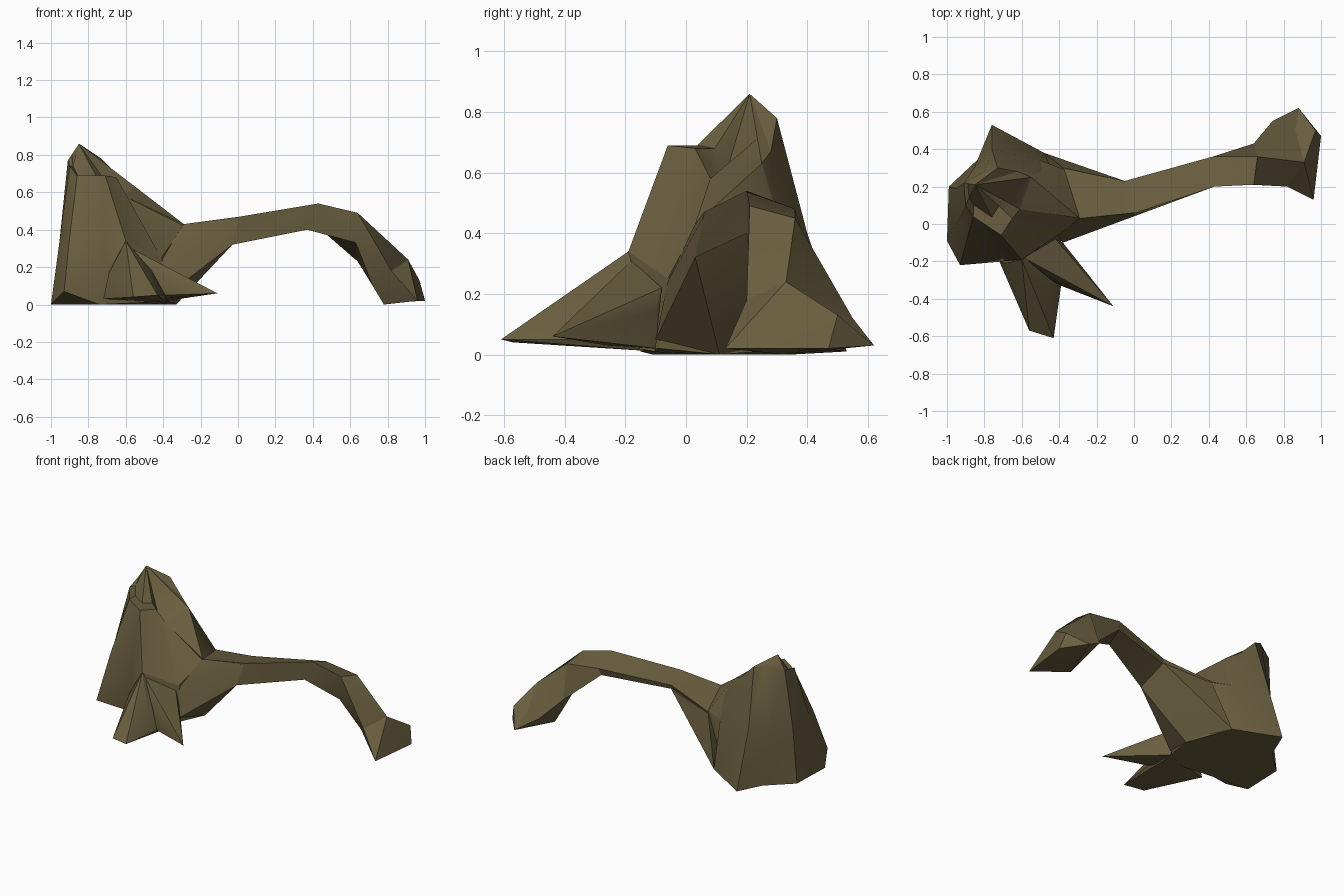
import bpy
import bmesh
from mathutils import Vector

default_cube = bpy.data.objects.get("Cube")
if default_cube:
    bpy.data.objects.remove(default_cube, do_unlink=True)

# One earthy colour for the whole formation
earth_colour = (0.142, 0.112, 0.050, 1.0)
earth = bpy.data.materials.new("olive_brown_earth")
earth.use_nodes = True
earth.diffuse_color = earth_colour
shader = earth.node_tree.nodes["Principled BSDF"]
shader.inputs["Base Color"].default_value = earth_colour
shader.inputs["Roughness"].default_value = 0.9


def finish_part(name, mesh_builder):
    """Turn a bmesh into a named, coloured, faceted object."""
    bmesh.ops.recalc_face_normals(mesh_builder, faces=mesh_builder.faces[:])
    mesh = bpy.data.meshes.new(name)
    mesh_builder.to_mesh(mesh)
    mesh_builder.free()
    mesh.materials.append(earth)
    part = bpy.data.objects.new(name, mesh)
    bpy.context.collection.objects.link(part)
    bpy.ops.object.select_all(action="DESELECT")
    part.select_set(True)
    bpy.context.view_layer.objects.active = part
    bpy.ops.object.shade_smooth_by_angle(angle=0.5)
    return part


def loft_part(name, sections, peak=None):
    """Skin a series of equal sections, closed by a cap or a pointed peak."""
    builder = bmesh.new()
    loops = [[builder.verts.new(point) for point in section] for section in sections]
    for lower, upper in zip(loops, loops[1:]):
        count = len(lower)
        for index in range(count):
            following = (index + 1) % count
            builder.faces.new((lower[index], lower[following],
                               upper[following], upper[index]))
    builder.faces.new(loops[0])
    if peak is None:
        builder.faces.new(loops[-1])
    else:
        tip = builder.verts.new(peak)
        last = loops[-1]
        for index, vertex in enumerate(last):
            builder.faces.new((vertex, last[(index + 1) % len(last)], tip))
    return finish_part(name, builder)


def hull_part(name, points):
    """Wrap a few corner points in a convex faceted skin."""
    builder = bmesh.new()
    for point in points:
        builder.verts.new(point)
    result = bmesh.ops.convex_hull(builder, input=builder.verts[:])
    unused = [item for item in result["geom_interior"]
              if isinstance(item, bmesh.types.BMVert)]
    bmesh.ops.delete(builder, geom=unused, context="VERTS")
    return finish_part(name, builder)


# Craggy trunk: foot, waist and rim outlines, counter-clockwise from the front
trunk_foot = [
    (-.93, -.22, .07), (-.74, -.11, 0), (-.52, -.15, .01), (-.38, -.09, .02),
    (-.33, .11, 0), (-.4, .25, .01), (-.48, .38, .03), (-.76, .53, .01),
    (-.83, .35, 0), (-.99, .2, 0), (-1, -.09, 0),
]
trunk_waist = [
    (-.9, -.11, .36), (-.7, -.2, .18), (-.6, -.19, .34), (-.41, -.06, .25),
    (-.29, .03, .42), (-.37, .29, .36), (-.5, .34, .37), (-.76, .4, .4),
    (-.85, .31, .38), (-.95, .19, .38), (-.95, 0, .37),
]
trunk_rim = [
    (-.86, .04, .69), (-.8, 0, .69), (-.71, -.06, .69), (-.65, .03, .68),
    (-.61, .08, .58), (-.55, .25, .63), (-.62, .28, .67), (-.73, .3, .78),
    (-.8, .28, .79), (-.91, .22, .77), (-.9, .1, .74),
]

# Shelf inside the rim: drawn toward the peak, staying level on the front side
summit = Vector((-.85, .21, .86))
shelf = []
for rim_point in map(Vector, trunk_rim):
    shelf_point = rim_point.lerp(summit, .36)
    if rim_point.y < .2:
        shelf_point.z = rim_point.z
    shelf.append(shelf_point)
loft_part("trunk", [trunk_foot, trunk_waist, trunk_rim, shelf], summit)

# Sloping shoulder between the rim and the limb
hull_part("trunk_shoulder", [
    (-.61, .08, .58), (-.55, .25, .63), (-.62, .28, .66), (-.29, .03, .43),
    (-.37, .29, .37), (-.5, .34, .37), (-.45, .1, .3),
])

# Overhanging wedge that carries the limb out of the trunk
hull_part("limb_buttress", [
    (-.48, .38, .03), (-.33, .11, 0), (-.38, -.1, .05), (-.41, -.06, .24),
    (-.29, .03, .43), (-.38, .3, .36), (-.03, .03, .32), (-.05, .23, .41),
    (.01, .06, .46),
])

# Arching limb: each section is front top, back top, back bottom, front bottom
limb_sections = [
    [(-.29, .03, .43), (-.38, .3, .37), (-.36, .27, .33), (-.31, .05, .3)],
    [(.01, .06, .47), (-.05, .23, .44), (-.05, .22, .41), (-.03, .03, .32)],
    [(.43, .2, .54), (.42, .36, .48), (.41, .34, .43), (.37, .2, .4)],
    [(.64, .21, .49), (.66, .36, .45), (.64, .43, .23), (.63, .21, .33)],
    [(.82, .2, .18), (.91, .33, .24), (.74, .55, .12), (.72, .32, .1)],
    [(.96, .13, .02), (1, .47, .02), (.88, .62, .03), (.78, .32, 0)],
]
loft_part("arching_limb", limb_sections)

# Bulging far corner of the limb's foot
hull_part("limb_foot", [
    (.91, .33, .24), (.97, .5, .13), (1, .47, .02), (.88, .62, .03),
    (.76, .5, .12), (.96, .13, .02), (.82, .2, .18), (.8, .34, .01),
])

# Two roots spreading forward, divided by a notch
hull_part("long_root", [
    (-.6, -.19, .34), (-.72, -.2, .03), (-.69, -.21, .17), (-.38, -.1, .01),
    (-.46, -.32, .18), (-.56, -.57, .04), (-.43, -.61, .05), (-.39, -.33, .05),
])
hull_part("side_root", [
    (-.59, -.18, .31), (-.42, -.08, .22), (-.38, -.1, .14), (-.38, -.1, .02),
    (-.39, -.33, .05), (-.44, -.3, .17), (-.5, -.2, .02), (-.11, -.44, .06),
])
